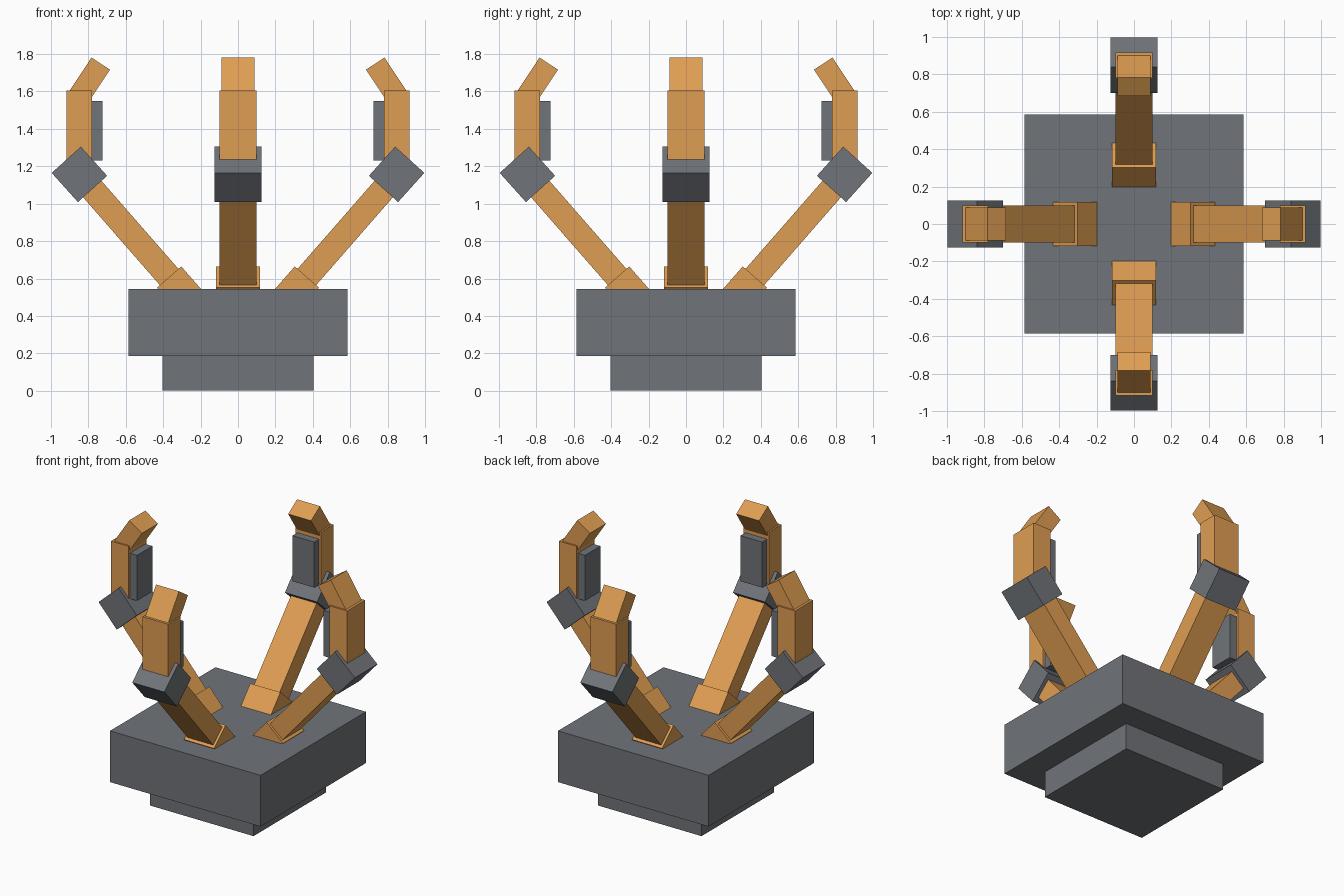
import bpy
from math import radians, atan2, pi, cos, sin
from mathutils import Matrix

if "Cube" in bpy.data.objects:
    bpy.data.objects.remove(bpy.data.objects["Cube"])


def material(name, rgb):
    m = bpy.data.materials.new(name)
    m.use_nodes = True
    m.diffuse_color = (*rgb, 1)
    bsdf = next(n for n in m.node_tree.nodes if n.type == 'BSDF_PRINCIPLED')
    bsdf.inputs["Base Color"].default_value = (*rgb, 1)
    return m


grey = material("steel grey", (0.16, 0.172, 0.19))
orange = material("warm orange", (0.74, 0.34, 0.085))


def box(name, centre, size, mat, tilt=0.0, turn=0.0):
    """Box tilted in its x-z plane, then swung around the vertical axis."""
    bpy.ops.mesh.primitive_cube_add(size=1)
    ob = bpy.context.object
    ob.name = name
    ob.data.transform(Matrix.Rotation(turn, 4, 'Z') @ Matrix.Translation(centre)
                      @ Matrix.Rotation(-tilt, 4, 'Y') @ Matrix.Diagonal((*size, 1)))
    ob.data.materials.append(mat)
    return ob


# Stepped base
box("base_foot", (0, 0, 0.0925), (0.806, 0.806, 0.185), grey)
box("base_block", (0, 0, 0.365), (1.17, 1.17, 0.36), grey)

# The lower arm runs from the knuckle's top face to the elbow centre
root = (0.368, 0.608)
elbow = (0.848, 1.157)
slope = atan2(elbow[1] - root[1], elbow[0] - root[0])


def along(distance):
    return (root[0] + distance * cos(slope), 0, root[1] + distance * sin(slope))


# Four identical fingers around the base
for i, side in enumerate(("left", "back", "right", "front")):
    turn = i * pi / 2
    box(side + "_knuckle", along(-0.09), (0.18, 0.234, 0.172), orange, slope, turn)
    box(side + "_lower_arm", along(0.33), (0.74, 0.2, 0.132), orange, slope, turn)
    box(side + "_elbow", (elbow[0], 0, elbow[1]), (0.21, 0.25, 0.21), grey,
        radians(48), turn)
    box(side + "_upper_arm", (0.849, 0, 1.392), (0.138, 0.2, 0.424), orange, 0, turn)
    box(side + "_grip_pad", (0.765, 0, 1.39), (0.08, 0.17, 0.32), grey, 0, turn)
    box(side + "_fingertip", (0.8, 0, 1.649), (0.118, 0.178, 0.24), orange,
        radians(33.5), turn)
